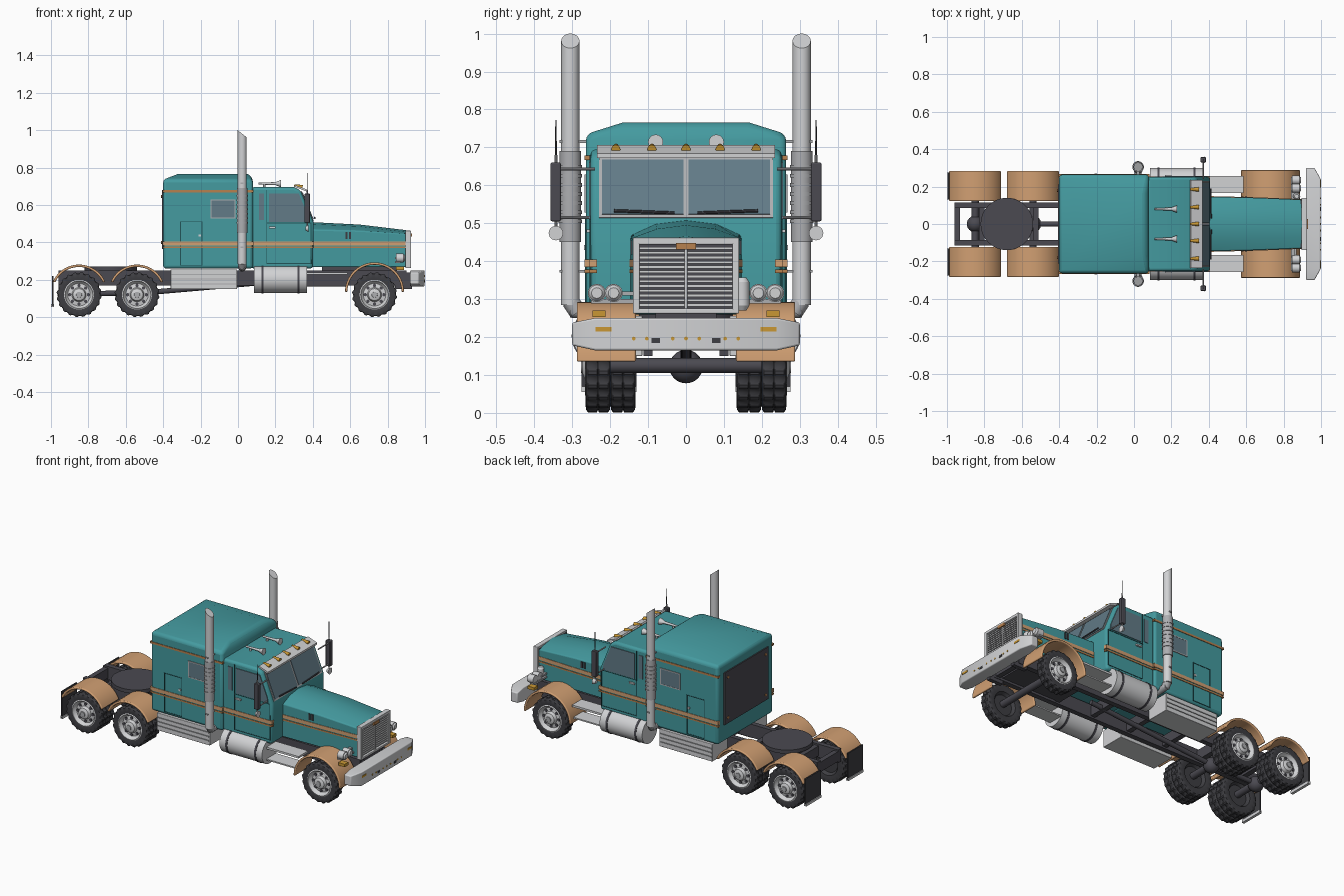
import bpy, bmesh
from math import sin, cos, pi, radians
from mathutils import Vector

old = bpy.data.objects.get("Cube")
if old:
    bpy.data.objects.remove(old)


def material(name, *rgb):
    m = bpy.data.materials.new(name)
    m.use_nodes = True
    col = [(c / 255) ** 2.2 for c in rgb] + [1]
    m.diffuse_color = col
    m.node_tree.nodes["Principled BSDF"].inputs["Base Color"].default_value = col
    return m


TEAL = material("teal paint", 70, 153, 158)
TAN = material("tan paint", 208, 158, 114)
COPPER = material("copper stripe", 182, 128, 80)
CHROME = material("light chrome", 208, 209, 211)
STEEL = material("grey steel", 172, 173, 176)
DARK = material("dark frame", 76, 75, 82)
TYRE = material("tyre rubber", 64, 64, 68)
GLASS = material("tinted glass", 98, 122, 134)
AMBER = material("amber lamp", 200, 150, 55)
SEAM = material("dark teal seam", 38, 84, 88)
parts = []
SIDES = (("left", 1), ("right", -1))


def finish(name, bm, mat, bevel=0):
    bmesh.ops.recalc_face_normals(bm, faces=bm.faces)
    me = bpy.data.meshes.new(name)
    bm.to_mesh(me)
    bm.free()
    me.materials.append(mat)
    ob = bpy.data.objects.new(name, me)
    bpy.context.collection.objects.link(ob)
    if bevel:
        mod = ob.modifiers.new("soft_edges", "BEVEL")
        mod.width, mod.segments = bevel, 3
        mod.limit_method, mod.angle_limit = "ANGLE", radians(30)
    parts.append(ob)
    return ob


def add_loft(bm, rings):
    vs = [[bm.verts.new(p) for p in r] for r in rings]
    n = len(vs[0])
    for a, b in zip(vs, vs[1:]):
        for i in range(n):
            bm.faces.new((a[i], a[(i + 1) % n], b[(i + 1) % n], b[i]))
    bm.faces.new(vs[0])
    bm.faces.new(vs[-1])


def loft(name, rings, mat, bevel=0):
    bm = bmesh.new()
    add_loft(bm, rings)
    return finish(name, bm, mat, bevel)


def prism(name, outline, y0, y1, mat, bevel=0):
    """Extrude an x-z outline across y."""
    return loft(name, [[(x, y, z) for x, z in outline] for y in (y0, y1)], mat, bevel)


def boxes(name, items, mat, bevel=0):
    """Each item is x0, x1, y0, y1, z0, z1."""
    bm = bmesh.new()
    for x0, x1, y0, y1, z0, z1 in items:
        add_loft(bm, [[(x0, y0, z), (x1, y0, z), (x1, y1, z), (x0, y1, z)] for z in (z0, z1)])
    return finish(name, bm, mat, bevel)


def tubes(name, items, mat, n=24):
    """Each item is start, end, start radius, end radius."""
    bm = bmesh.new()
    for a, b, r1, r2 in items:
        a, b = Vector(a), Vector(b)
        d = b - a
        m = d.to_track_quat("Z", "Y").to_matrix().to_4x4()
        m.translation = (a + b) / 2
        bmesh.ops.create_cone(bm, cap_ends=True, segments=n, radius1=r1, radius2=r2, depth=d.length, matrix=m)
    return finish(name, bm, mat)


def lathe(name, profile, x, y, z, s, mat, n=80, tread=0):
    """Spin radius/offset pairs about the y direction; tread cuts grooves."""
    bm = bmesh.new()
    cols = []
    for k in range(n):
        a = 2 * pi * k / n
        rad = [r - (tread if r > .115 and k % 4 < 2 else 0) for r, h in profile]
        cols.append([bm.verts.new((x + r * cos(a), y + s * p[1], z + r * sin(a))) for r, p in zip(rad, profile)])
    for a, b in zip(cols, cols[1:] + cols[:1]):
        for i in range(len(profile) - 1):
            bm.faces.new((a[i], b[i], b[i + 1], a[i + 1]))
    bmesh.ops.remove_doubles(bm, verts=bm.verts, dist=1e-5)
    return finish(name, bm, mat)


def border(name, x0, x1, z0, z1, y, w, mat):
    t = .003
    return boxes(name, [(x0, x1, y - t, y + t, z0, z0 + w), (x0, x1, y - t, y + t, z1 - w, z1),
                        (x0, x0 + w, y - t, y + t, z0, z1), (x1 - w, x1, y - t, y + t, z0, z1)], mat)


def rect(x0, x1, y, z):
    return [(x0, -y, z), (x1, -y, z), (x1, y, z), (x0, y, z)]


# Sleeper and cab
loft("sleeper", [rect(-.4, .08, .264, .26), rect(-.4, .08, .264, .735), rect(-.32, .06, .165, .766)], TEAL, .016)
prism("cab", [(.07, .26), (.4, .26), (.405, .505), (.335, .678), (.3, .695), (.07, .695)], -.252, .252, TEAL, .015)
boxes("sleeper_back_panel", [(-.407, -.398, -.21, .21, .365, .68)], DARK)
tubes("back_panel_studs", [((-.4, y, z), (-.411, y, z), .008, .008) for y in (-.18, .18) for z in (.4, .645)], COPPER, 10)

# Hood
def hood_ring(x, w, shoulder, top):
    return [(x, -w, .268), (x, -w, shoulder), (x, -w * .55, top - .01), (x, 0, top),
            (x, w * .55, top - .01), (x, w, shoulder), (x, w, .268)]
loft("hood", [hood_ring(.39, .146, .468, .508), hood_ring(.65, .14, .462, .495), hood_ring(.9, .13, .445, .465)], TEAL, .006)

# Windshield
def pane(name, y0, y1, t0, t1, mat, lift, thick=.006):
    def at(t, y, off):
        return (.405 - .07 * t + off, y, .505 + .173 * t + off * .4)
    return loft(name, [[at(t0, y0, o), at(t0, y1, o), at(t1, y1, o), at(t1, y0, o)] for o in (lift - thick, lift)], mat)
pane("windshield_frame", -.23, .23, .05, .97, STEEL, .003)
for label, s in SIDES:
    pane("windshield_" + label, s * .006, s * .221, .1, .93, GLASS, .006)
    tubes("wiper_" + label, [((.412, s * .03, .527), (.41, s * .19, .533), .004, .004)], DARK, 8)
loft("sun_visor", [[(.3, y, .698), (.365, y, .672), (.365, y, .684), (.305, y, .706)] for y in (-.235, .235)], CHROME)
tubes("roof_marker_lamps", [((.3, y, .704), (.345, y, .695), .006, .012) for y in (-.185, -.09, 0, .09, .185)], AMBER, 12)

# Grille
boxes("grille_backing", [(.89, .902, -.128, .128, .27, .45)], DARK)
boxes("grille_frame", [(.895, .925, -.14, -.122, .265, .46), (.895, .925, .122, .14, .265, .46),
                       (.895, .925, -.14, .14, .444, .462), (.895, .925, -.14, .14, .262, .275),
                       (.895, .923, -.004, .004, .265, .45)], CHROME, .003)
boxes("grille_slats", [(.9, .918, -.125, .125, .281 + i * .0125, .288 + i * .0125) for i in range(13)], CHROME)
boxes("grille_plate", [(.92, .929, -.027, .027, .431, .448)], COPPER)

# Bumper with swept ends
loft("front_bumper", [[(.92, y, z0), (xf, y, z0), (xf, y, z1), (.92, y, z1)] for y, xf, z0, z1 in
     ((-.3, .965, .178, .238), (-.24, .998, .165, .25), (.24, .998, .165, .25), (.3, .965, .178, .238))], CHROME, .005)
tubes("bumper_dots", [((.99, y, .196), (1, y, .196), .005, .005) for y in (-.138, -.103, -.035, 0, .035, .103, .138)], AMBER, 10)
boxes("bumper_tow_slots", [(.99, 1, s * .08 - .011, s * .08 + .011, .184, .197) for _, s in SIDES], TYRE)
boxes("bumper_mounts", [(.84, .93, s * .1 - .012, s * .1 + .012, .15, .24) for _, s in SIDES], DARK)


def fender(name, x, z, r, a0, a1, s, y0, y1):
    angles = [radians(a0 + (a1 - a0) * i / 20) for i in range(21)]
    outer = [(x + r * cos(a), z + r * sin(a)) for a in angles]
    inner = [(x + (r - .013) * cos(a), z + (r - .013) * sin(a)) for a in reversed(angles)]
    prism(name, outer + inner, s * y0, s * y1, TAN, .005)


RIM = [(.08, .031), (.074, .034), (.069, .02), (.06, .012), (.038, .016), (.032, .034), (.014, .042), (0, .042)]
CARCASS = [(0, -.012), (.06, -.012), (.072, -.03), (.09, -.033), (.111, -.032), (.12, -.026), (.12, -.003),
           (.112, 0), (.12, .003), (.12, .026), (.111, .032), (.09, .033), (.074, .03)]


def wheel(name, x, y, s):
    lathe(name + "_tyre", CARCASS, x, s * y, .12, s, TYRE, tread=.006)
    lathe(name + "_rim", RIM, x, s * y, .12, s, CHROME, 40)
    ring = [(x + .05 * cos(i * pi / 4), .12 + .05 * sin(i * pi / 4)) for i in range(8)]
    tubes(name + "_holes", [((u, s * (y + .01), v), (u, s * (y + .018), v), .009, .009) for u, v in ring], DARK, 10)
    tubes(name + "_cap", [((x, s * (y + .03), .12), (x, s * (y + .045), .12), .018, .015)], STEEL, 16)


for label, s in SIDES:
    # Wheels, fenders and mud flaps
    wheel("front_wheel_" + label, .73, .232, s)
    fender("front_fender_" + label, .73, .135, .158, 0, 180, s, .132, .288)
    for spot, x in (("rear", -.85), ("middle", -.54)):
        wheel(f"{spot}_outer_wheel_{label}", x, .232, s)
        wheel(f"{spot}_inner_wheel_{label}", x, .166, s)
        fender(f"{spot}_fender_{label}", x, .128, .153, 24, 156, s, .122, .284)
    boxes("mud_flap_" + label, [(-.995, -.987, s * .13, s * .275, .06, .22)], TYRE)
    boxes("mud_flap_trim_" + label, [(-.999, -.983, s * .13, s * .275, .055, .07)], CHROME)

    # Stripes
    bands = ((.384, .405, TAN), (.369, .378, COPPER))
    for i, (z0, z1, mat) in enumerate(bands):
        boxes(f"body_stripe_{label}_{i}", [(-.403, .083, s * .25, s * .267, z0, z1), (.08, .407, s * .235, s * .255, z0, z1)], mat)
        loft(f"hood_stripe_{label}_{i}", [[(x, s * (w - .005), z0), (x, s * (w + .003), z0), (x, s * (w + .003), z1), (x, s * (w - .005), z1)]
             for x, w in ((.4, .146), (.65, .14), (.897, .13))], mat)
    boxes("upper_stripe_" + label, [(-.403, .083, s * .25, s * .267, .667, .679)], COPPER)

    # Side windows, doors and vents
    prism("door_window_" + label, [(.165, .51), (.378, .51), (.375, .54), (.325, .662), (.165, .662)], s * .247, s * .256, GLASS)
    boxes("door_quarter_window_" + label, [(.112, .14, s * .247, s * .255, .52, .66)], GLASS)
    border("door_seam_" + label, .152, .392, .285, .505, s * .251, .004, SEAM)
    boxes("door_edge_" + label, [(.152, .156, s * .247, s * .2545, .5, .68)], SEAM)
    boxes("door_handle_" + label, [(.165, .2, s * .25, s * .262, .475, .484)], CHROME)
    boxes("sleeper_window_" + label, [(-.143, -.017, s * .26, s * .267, .532, .625)], GLASS)
    border("sleeper_window_trim_" + label, -.147, -.013, .528, .629, s * .265, .006, STEEL)
    border("locker_seam_" + label, -.31, -.19, .275, .512, s * .263, .004, SEAM)
    boxes("locker_latch_" + label, [(-.21, -.198, s * .26, s * .269, .43, .442)], CHROME)
    boxes("hood_vents_" + label, [(x, x + .011, s * .13, s * .146, .418, .455) for x in (.575, .593)], TYRE)

    # Exhaust stack with a mitred top
    x, y = .022, s * .305
    stack = tubes("exhaust_stack_" + label, [((x, y, .285), (x, y, 1), .024, .024)], CHROME, 32)
    for v in stack.data.vertices:
        if v.co.z > .9:
            v.co.z -= (v.co.x - x + .024) * .8
    tubes("muffler_" + label, [((x, y, .45), (x, y, .69), .028, .028)] +
          [((x, y, .5 + i * .024), (x, y, .51 + i * .024), .031, .031) for i in range(7)], STEEL, 32)
    tubes("exhaust_elbow_" + label, [((x, y, .295), (x, y - s * .02, .265), .023, .023), ((x, y, .27), (x, s * .15, .262), .019, .019)], STEEL)
    boxes("stack_brackets_" + label, [(x - .008, x + .008, s * .25, s * .334, z, z + .007) for z in (.37, .712)], STEEL)

    # Mirrors and aerial
    boxes("mirror_" + label, [(.355, .385, s * .33, s * .357, .505, .66)], DARK, .004)
    tubes("mirror_arms_" + label, [((.37, s * .24, z), (.37, s * .343, z), .004, .004) for z in (.515, .643)] +
          [((.37, s * .343, .47), (.37, s * .343, .68), .004, .004)], STEEL, 8)
    tubes("round_mirror_" + label, [((.36, s * .343, .474), (.378, s * .343, .474), .01, .019)], CHROME)
    tubes("aerial_" + label, [((.37, s * .343, .66), (.37, s * .343, .772), .003, .0015)], TYRE, 6)

    # Roof horns
    tubes("horn_" + label, [((.11, s * .08, .714), (.2, s * .08, .714), .005, .008), ((.2, s * .08, .714), (.23, s * .08, .714), .008, .02),
          ((.14, s * .08, .69), (.14, s * .08, .714), .006, .006)], CHROME, 16)

    # Headlamps and turn lamps
    for i, yy in enumerate((.191, .235)):
        tubes(f"headlamp_{label}_{i}", [((.845, s * yy, .316), (.885, s * yy, .316), .024, .024), ((.885, s * yy, .316), (.893, s * yy, .316), .021, .014)], CHROME)
    boxes("headlamp_bracket_" + label, [(.84, .87, s * .12, s * .25, .289, .3), (.84, .86, s * .12, s * .18, .31, .32)], STEEL)
    boxes("turn_lamp_" + label, [(.845, .888, s * .212, s * .247, .253, .27)], AMBER)
    boxes("bumper_lamp_" + label, [(.99, 1, s * .196, s * .239, .214, .226)], AMBER)

    # Fuel tank with straps, step and tool box
    tubes("fuel_tank_" + label, [((.085, s * .226, .203), (.37, s * .226, .203), .073, .073)], CHROME, 40)
    tubes("tank_straps_" + label, [((t, s * .226, .203), (t + .012, s * .226, .203), .0755, .0755) for t in (.125, .318)], DARK, 40)
    boxes("step_" + label, [(.37, .585, s * .165, s * .256, .228, .24), (.37, .585, s * .165, s * .256, .16, .168)], CHROME)
    boxes("tool_box_" + label, [(-.36, -.005, s * .115, s * .262, .15, .256)], CHROME, .003)
    boxes("tool_box_ribs_" + label, [(-.355, -.01, s * .255, s * .266, z, z + .006) for z in (.175, .2, .225)], STEEL)
    boxes("frame_rail_" + label, [(-.96, .9, s * .085, s * .115, .17, .25)], DARK)

# Air cleaner beside the hood
tubes("air_cleaner", [((.87, .148, .283), (.87, .148, .345), .019, .019), ((.87, .148, .345), (.87, .148, .357), .019, .011),
      ((.87, .148, .27), (.87, .148, .283), .011, .019)], CHROME)

# Chassis cross members, axles and coupling plate
boxes("cross_members", [(x, x + .03, -.1, .1, .18, .24) for x in (-.96, -.83, -.54, -.3, -.05, .2, .45, .86)], DARK)
tubes("axles", [((x, -.25, .125), (x, .25, .125), .02, .02) for x in (-.85, -.54, .73)], DARK)
tubes("drive_shaft", [((-.86, 0, .125), (-.5, 0, .13), .014, .014), ((-.5, 0, .13), (.3, 0, .2), .014, .014)], DARK)
bm = bmesh.new()
for x in (-.85, -.54):
    ball = bmesh.ops.create_uvsphere(bm, u_segments=24, v_segments=16, radius=.044)
    bmesh.ops.translate(bm, verts=ball["verts"], vec=(x, 0, .122))
finish("differentials", bm, DARK)
tubes("coupling_plate", [((-.68, 0, .25), (-.68, 0, .272), .14, .14)], DARK, 48)
boxes("coupling_base", [(-.76, -.6, -.1, .1, .22, .255)], TYRE)
boxes("engine_block", [(.45, .85, -.08, .08, .18, .27)], DARK)

# Smooth curved surfaces, keep edges crisp
bpy.ops.object.select_all(action="DESELECT")
for ob in parts:
    ob.select_set(True)
bpy.context.view_layer.objects.active = parts[0]
bpy.ops.object.shade_smooth_by_angle(angle=radians(35))
